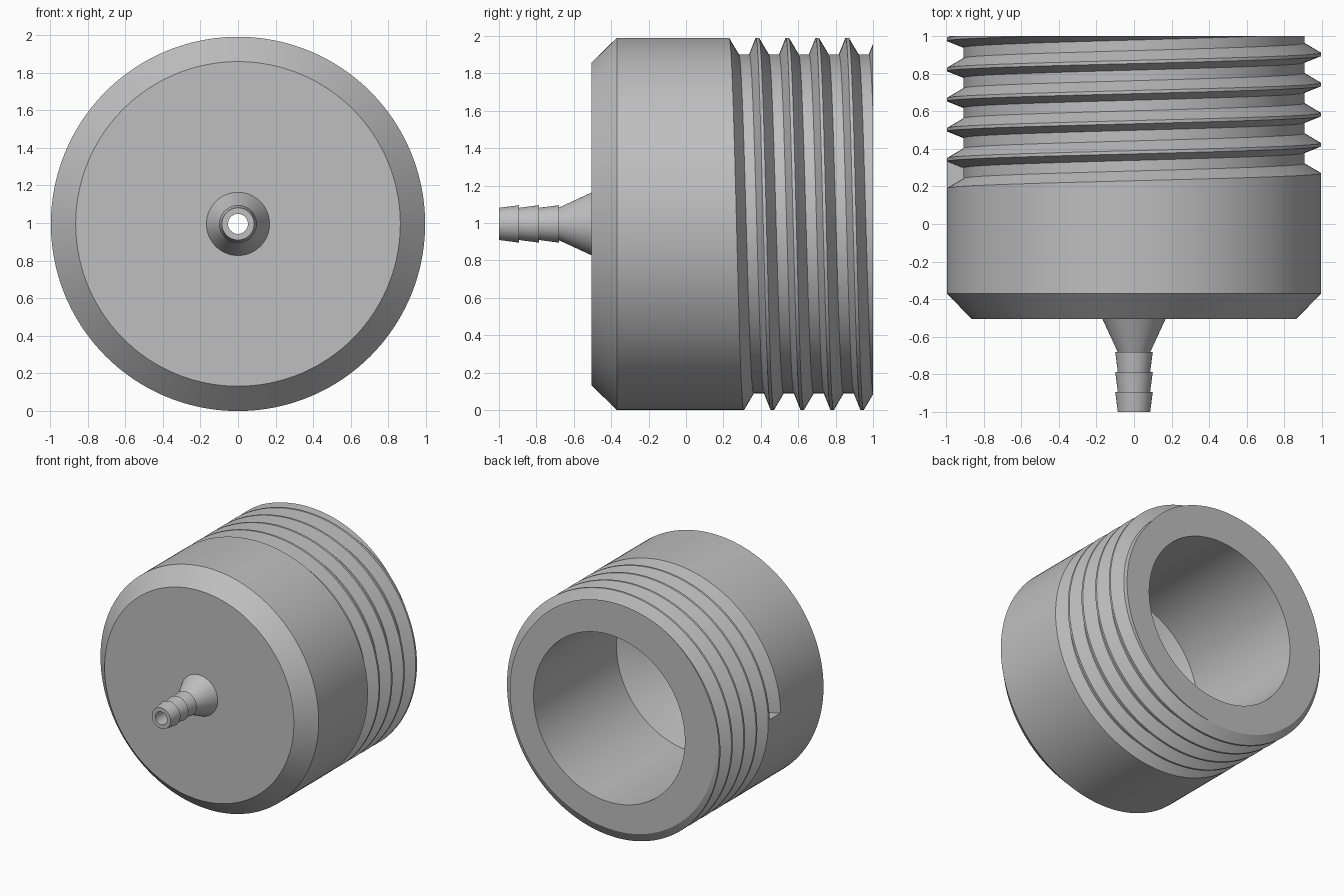
import bpy, bmesh
from math import pi, sin, cos, radians

if "Cube" in bpy.data.objects:
    bpy.data.objects.remove(bpy.data.objects["Cube"], do_unlink=True)

SEG = 160                      # facets around the axis
R, ROOT = 0.995, 0.907         # thread crest and root radius
PITCH, START, TURNS = 0.16, 0.19, 6
BORE, HOLE = 0.69, 0.053
FACE, SHOULDER, BACK = -0.505, -0.37, 1.0

grey = bpy.data.materials.new("plain grey")
grey.use_nodes = True
colour = (0.52, 0.52, 0.52, 1)
grey.diffuse_color = colour
grey.node_tree.nodes["Principled BSDF"].inputs["Base Color"].default_value = colour


def ring_point(bm, i, y, r):
    """Vertex on the y axis lathe; angles run from -x over the top to +x."""
    a = pi - 2 * pi * (i % SEG) / SEG
    return bm.verts.new((r * cos(a), y, R + r * sin(a)))


def skin(bm, sections):
    """Quads between neighbouring sections."""
    for a, b in zip(sections, sections[1:]):
        for k in range(len(a) - 1):
            bm.faces.new((a[k], a[k + 1], b[k + 1], b[k]))


def lathe(bm, profile):
    skin(bm, [[ring_point(bm, i, y, r) for y, r in profile] for i in range(SEG + 1)])


def finish(bm, name):
    bmesh.ops.remove_doubles(bm, verts=bm.verts, dist=1e-5)
    bmesh.ops.recalc_face_normals(bm, faces=bm.faces)
    mesh = bpy.data.meshes.new(name)
    bm.to_mesh(mesh)
    bm.free()
    mesh.materials.append(grey)
    ob = bpy.data.objects.new(name, mesh)
    bpy.context.scene.collection.objects.link(ob)
    bpy.ops.object.select_all(action='DESELECT')
    ob.select_set(True)
    bpy.context.view_layer.objects.active = ob
    bpy.ops.object.shade_smooth_by_angle(angle=radians(25))


# Outer wall with a helical groove that advances one pitch per turn
bm = bmesh.new()
groove = [(0, R), (0.052, ROOT), (0.108, ROOT), (0.143, R)]
sections = []
for i in range(SEG + 1):
    lead = START + PITCH * i / SEG
    points = [(SHOULDER, R)]
    for t in range(TURNS):
        points += [(lead + t * PITCH + dy, r) for dy, r in groove]
    sections.append([ring_point(bm, i, y, r) for y, r in points])
skin(bm, sections)
bm.faces.new(sections[0][1:5])          # end wall where the groove starts
bmesh.ops.remove_doubles(bm, verts=bm.verts, dist=1e-5)
bmesh.ops.bisect_plane(bm, geom=bm.verts[:] + bm.edges[:] + bm.faces[:],
                       dist=1e-5, plane_co=(0, BACK, 0), plane_no=(0, 1, 0),
                       clear_outer=True)

# Chamfer, front face, funnel floor and bore
lathe(bm, [(SHOULDER, R), (FACE, 0.863), (FACE, HOLE), (-0.4, HOLE),
           (-0.08, BORE), (BACK, BORE)])
bmesh.ops.remove_doubles(bm, verts=bm.verts, dist=1e-5)

# Flat rear rim between the cut thread and the bore
rim = [e for e in bm.edges if e.is_boundary
       and all(abs(v.co.y - BACK) < 1e-4 for v in e.verts)]
bmesh.ops.triangle_fill(bm, edges=rim, use_beauty=True, normal=(0, 1, 0))
finish(bm, "threaded_body")

# Barbed hose nozzle
bm = bmesh.new()
profile = [(FACE, 0.168), (-0.68, 0.087)]
for back, front in ((-0.68, -0.787), (-0.787, -0.893), (-0.893, -1.0)):
    profile += [(back, 0.1), (front, 0.086)]
profile += [(-1.0, HOLE), (FACE, HOLE)]
lathe(bm, profile)
finish(bm, "barbed_nozzle")
